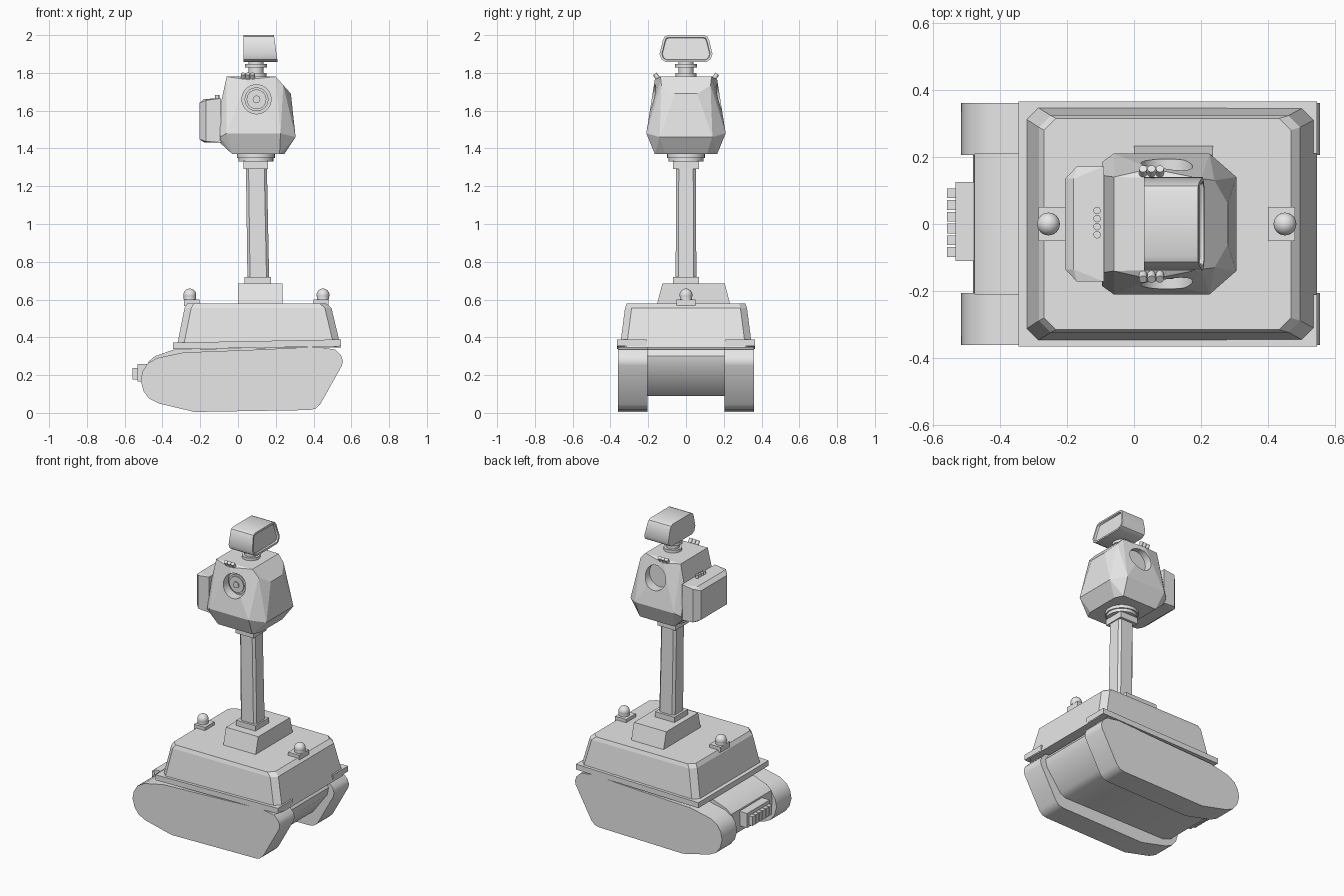
import bpy, bmesh, math
from mathutils import Vector, Matrix

if "Cube" in bpy.data.objects:
    bpy.data.objects.remove(bpy.data.objects["Cube"], do_unlink=True)

grey = bpy.data.materials.new("plain grey")
grey.use_nodes = True
grey.diffuse_color = (0.8, 0.8, 0.8, 1)
grey.node_tree.nodes["Principled BSDF"].inputs["Base Color"].default_value = (0.8, 0.8, 0.8, 1)


def finish(bm, name, smooth=False, bevel=0, segments=1):
    bmesh.ops.recalc_face_normals(bm, faces=bm.faces)
    mesh = bpy.data.meshes.new(name)
    bm.to_mesh(mesh)
    bm.free()
    mesh.materials.append(grey)
    ob = bpy.data.objects.new(name, mesh)
    bpy.context.collection.objects.link(ob)
    if bevel:
        mod = ob.modifiers.new("Bevel", "BEVEL")
        mod.width, mod.segments = bevel, segments
        mod.limit_method, mod.angle_limit = "ANGLE", math.radians(50)
    if smooth:
        bpy.ops.object.select_all(action="DESELECT")
        ob.select_set(True)
        bpy.context.view_layer.objects.active = ob
        bpy.ops.object.shade_smooth_by_angle(angle=math.radians(35))
    return ob


def loft(name, lower, upper, **kw):
    """Closed solid between two matching rings of points."""
    bm = bmesh.new()
    a = [bm.verts.new(p) for p in lower]
    b = [bm.verts.new(p) for p in upper]
    bm.faces.new(a)
    bm.faces.new(b)
    for i in range(len(a)):
        j = (i + 1) % len(a)
        bm.faces.new((a[i], a[j], b[j], b[i]))
    return finish(bm, name, **kw)


def side_profile(name, pts, y0, y1, **kw):
    return loft(name, [(x, y0, z) for x, z in pts], [(x, y1, z) for x, z in pts], **kw)


def ring(x0, x1, y0, y1, z, c=0.0):
    """Rectangle at height z, with cut corners when c is set."""
    if not c:
        return [(x0, y0, z), (x1, y0, z), (x1, y1, z), (x0, y1, z)]
    return [(x0 + c, y0, z), (x1 - c, y0, z), (x1, y0 + c, z), (x1, y1 - c, z),
            (x1 - c, y1, z), (x0 + c, y1, z), (x0, y1 - c, z), (x0, y0 + c, z)]


def box(name, x0, x1, y0, y1, z0, z1, **kw):
    return loft(name, ring(x0, x1, y0, y1, z0), ring(x0, x1, y0, y1, z1), **kw)


def cyl(name, start, end, r, r2=None, sides=32):
    start, end = Vector(start), Vector(end)
    axis = end - start
    bm = bmesh.new()
    place = Matrix.Translation((start + end) / 2) @ axis.to_track_quat("Z", "Y").to_matrix().to_4x4()
    bmesh.ops.create_cone(bm, cap_ends=True, segments=sides, radius1=r,
                          radius2=r if r2 is None else r2, depth=axis.length, matrix=place)
    return finish(bm, name, smooth=True)


# Tracks and the lower body between them
track = [(-0.23, 0.005), (0.38, 0.015), (0.41, 0.022), (0.435, 0.045), (0.55, 0.25), (0.555, 0.275),
         (0.545, 0.305), (0.515, 0.335), (0.42, 0.35), (0.1, 0.335), (-0.29, 0.32), (-0.43, 0.29),
         (-0.48, 0.26), (-0.505, 0.22), (-0.515, 0.17), (-0.50, 0.115), (-0.47, 0.075), (-0.42, 0.05)]
for side, word in ((1, "left"), (-1, "right")):
    side_profile(word + "_track", track, side * 0.205, side * 0.36, smooth=True)
side_profile("lower_body", [(-0.40, 0.09), (0.36, 0.09), (0.40, 0.11), (0.505, 0.25), (0.515, 0.30),
                            (0.49, 0.335), (0.40, 0.35), (-0.34, 0.335), (-0.44, 0.30), (-0.475, 0.27),
                            (-0.48, 0.23), (-0.48, 0.15), (-0.455, 0.11)], -0.21, 0.21, smooth=True)

# Fender plate: full width at the rear, open in the middle at the front
side_profile("fender_plate", [(-0.345, 0.337), (0.5, 0.352), (0.5, 0.388), (-0.345, 0.372)], -0.365, 0.365)
for side, word in ((1, "left"), (-1, "right")):
    side_profile(word + "_front_fender", [(0.49, 0.352), (0.545, 0.353), (0.545, 0.389), (0.49, 0.388)],
                 side * 0.21, side * 0.365)

# Upper hull with cut corners and a sloped top rim
loft("upper_hull", ring(-0.325, 0.545, -0.35, 0.35, 0.345, 0.035),
     ring(-0.283, 0.495, -0.323, 0.323, 0.555, 0.035))
loft("hull_top", ring(-0.283, 0.495, -0.323, 0.323, 0.555, 0.035),
     ring(-0.268, 0.468, -0.315, 0.315, 0.579, 0.035))

# Signal domes
for x, px, word in ((-0.255, -0.245, "rear"), (0.45, 0.44, "front")):
    box(word + "_dome_plate", px - 0.04, px + 0.04, -0.05, 0.05, 0.565, 0.6)
    cyl(word + "_dome_stem", (x, 0, 0.6), (x, 0, 0.625), 0.033)
    bm = bmesh.new()
    bmesh.ops.create_uvsphere(bm, u_segments=24, v_segments=14, radius=0.034,
                              matrix=Matrix.Translation((x, 0, 0.624)))
    finish(bm, word + "_dome", smooth=True)

# Rear connector
box("rear_connector", -0.532, -0.47, -0.11, 0.125, 0.165, 0.26)
for i in range(6):
    y = -0.098 + i * 0.035
    box("connector_tooth", -0.558, -0.53, y, y + 0.029, 0.178, 0.238)

# Mast
loft("mast_base", ring(0, 0.235, -0.155, 0.235, 0.57), ring(0, 0.235, -0.125, 0.205, 0.685))
box("mast_lower_collar", 0.035, 0.175, -0.07, 0.07, 0.68, 0.72)
loft("mast", ring(0.05, 0.165, -0.055, 0.055, 0.71, 0.014), ring(0.042, 0.153, -0.052, 0.052, 1.3, 0.014))
box("mast_upper_collar", 0.03, 0.16, -0.068, 0.068, 1.29, 1.335)
cyl("neck_flange", (0.095, 0, 1.33), (0.095, 0, 1.35), 0.092)
cyl("neck_disc", (0.095, 0, 1.35), (0.095, 0, 1.38), 0.1)

# Faceted head, the hull of mirrored corner points
corners = [(-0.06, 0.14, 1.78), (0.2, 0.135, 1.78), (0.05, 0.165, 1.765),
           (-0.095, 0.145, 1.62), (-0.095, 0.185, 1.46), (-0.06, 0.21, 1.48),
           (0.225, 0.21, 1.48), (-0.03, 0.165, 1.37), (0.22, 0.165, 1.37), (-0.095, 0.16, 1.43),
           (0.28, 0.06, 1.69), (0.24, 0.13, 1.735), (0.305, 0.14, 1.46), (0.245, 0.11, 1.37)]
bm = bmesh.new()
for x, y, z in corners:
    for s in (1, -1):
        bm.verts.new((x, s * y, z))
bmesh.ops.convex_hull(bm, input=bm.verts)
bmesh.ops.dissolve_limit(bm, angle_limit=math.radians(4), verts=bm.verts, edges=bm.edges)
head = finish(bm, "head")

# Round side recesses, with a lens on the front one
for s in (1, -1):
    cutter = cyl("recess_cutter", (0.098, s * 0.13, 1.66), (0.098, s * 0.3, 1.66), 0.077, sides=40)
    cutter.hide_render = True
    cutter.hide_viewport = True
    mod = head.modifiers.new("Recess", "BOOLEAN")
    mod.operation, mod.object, mod.solver = "DIFFERENCE", cutter, "EXACT"
for name, r, y in (("lens_ring", 0.063, 0.148), ("lens_glass", 0.052, 0.156), ("lens_centre", 0.02, 0.164)):
    cyl(name, (0.098, -0.125, 1.66), (0.098, -y, 1.66), r)

# Small studs on the head
for s in (1, -1):
    for x in (0.027, 0.052, 0.077):
        cyl("head_stud", (x, s * 0.145, 1.765), (x, s * 0.165, 1.795), 0.012, sides=16)

# Back pack with cut outer edges
bm = bmesh.new()
for x, y, z in ((-0.09, 0.172, 1.665), (-0.17, 0.172, 1.655), (-0.205, 0.135, 1.64),
                (-0.09, 0.172, 1.432), (-0.17, 0.172, 1.437), (-0.205, 0.135, 1.45),
                (-0.18, 0.135, 1.662), (-0.18, 0.135, 1.432)):
    for s in (1, -1):
        bm.verts.new((x, s * y, z))
bmesh.ops.convex_hull(bm, input=bm.verts)
bmesh.ops.dissolve_limit(bm, angle_limit=math.radians(3), verts=bm.verts, edges=bm.edges)
finish(bm, "back_pack")
for i in range(4):
    y = -0.032 + i * 0.024
    cyl("pack_stud", (-0.11, y, 1.655), (-0.11, y, 1.683), 0.011, sides=16)

# Sensor neck
for r, z0, z1 in ((0.04, 1.77, 1.87), (0.055, 1.782, 1.8), (0.058, 1.828, 1.846)):
    cyl("sensor_neck", (0.095, 0, z0), (0.095, 0, z1), r)

# Sensor box with a framed, slightly sunken window
half = [(0.108, 1.858), (0.13, 1.872), (0.14, 1.9), (0.122, 1.975), (0.113, 1.992), (0.095, 2.0)]
outline = half + [(-y, z) for y, z in reversed(half)]
bm = bmesh.new()
back = [bm.verts.new((0.03, y, z)) for y, z in outline]
front = [bm.verts.new((0.21 - (z - 1.858) * 0.14, y, z)) for y, z in outline]
bm.faces.new(back)
window = bm.faces.new(front)
for i in range(len(back)):
    j = (i + 1) % len(back)
    bm.faces.new((back[i], back[j], front[j], front[i]))
bmesh.ops.recalc_face_normals(bm, faces=bm.faces)
bmesh.ops.inset_region(bm, faces=[window], thickness=0.012)
bmesh.ops.inset_region(bm, faces=[window], thickness=0.003, depth=-0.012)
finish(bm, "sensor_box", smooth=True)
